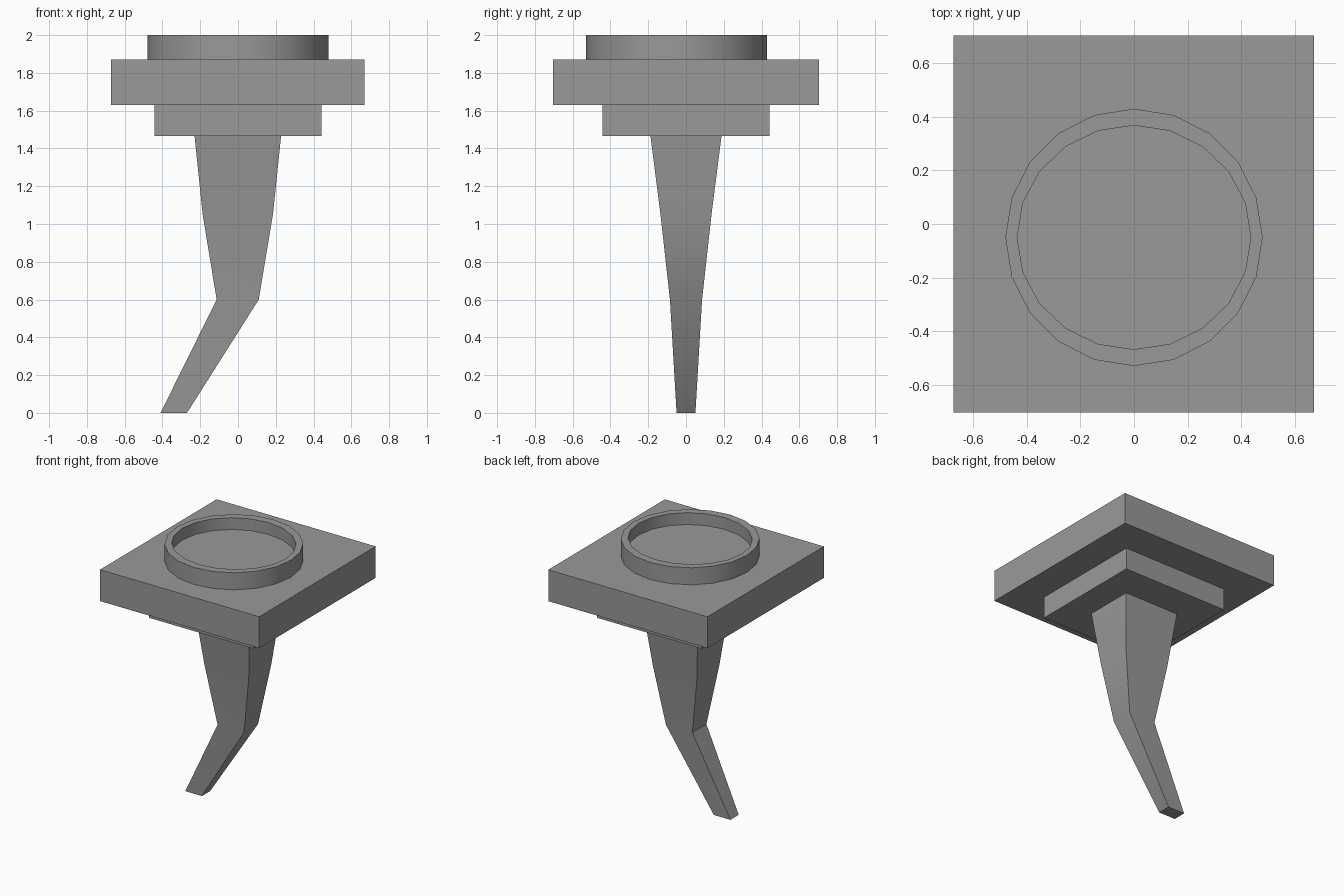
import bpy
import bmesh
from math import sin, cos, pi, radians

old = bpy.data.objects.get("Cube")
if old:
    bpy.data.objects.remove(old, do_unlink=True)

grey = bpy.data.materials.new("mid grey")
grey.use_nodes = True
grey.diffuse_color = (0.32, 0.32, 0.32, 1)
grey.node_tree.nodes["Principled BSDF"].inputs["Base Color"].default_value = (0.32, 0.32, 0.32, 1)


def loft(name, loops):
    """Skin a stack of equal-sized point loops and cap both ends."""
    bm = bmesh.new()
    rings = [[bm.verts.new(p) for p in loop] for loop in loops]
    n = len(rings[0])
    for low, high in zip(rings, rings[1:]):
        for i in range(n):
            j = (i + 1) % n
            bm.faces.new((low[i], low[j], high[j], high[i]))
    bm.faces.new(rings[0][::-1])
    bm.faces.new(rings[-1])
    bmesh.ops.recalc_face_normals(bm, faces=bm.faces)
    mesh = bpy.data.meshes.new(name)
    bm.to_mesh(mesh)
    bm.free()
    mesh.materials.append(grey)
    obj = bpy.data.objects.new(name, mesh)
    bpy.context.collection.objects.link(obj)
    bpy.ops.object.select_all(action='DESELECT')
    obj.select_set(True)
    bpy.context.view_layer.objects.active = obj
    bpy.ops.object.shade_smooth_by_angle(angle=radians(30))
    return obj


def rect(x0, x1, hy, z):
    return [(x0, -hy, z), (x1, -hy, z), (x1, hy, z), (x0, hy, z)]


def oval(rx, ry, z, sides=20):
    return [(rx * sin(2 * pi * i / sides), -0.05 + ry * cos(2 * pi * i / sides), z)
            for i in range(sides)]


# Bent, tapering spike
loft("bent_leg", [rect(-0.41, -0.27, 0.05, 0), rect(-0.113, 0.11, 0.085, 0.6),
                  rect(-0.187, 0.185, 0.135, 1.05), rect(-0.23, 0.228, 0.188, 1.465)])

# Stepped square slabs
loft("lower_slab", [rect(-0.443, 0.441, 0.443, z) for z in (1.465, 1.63)])
loft("upper_slab", [rect(-0.673, 0.671, 0.703, z) for z in (1.63, 1.87)])

# Round rim with a shallow recessed floor
loft("round_rim", [oval(0.48, 0.48, 1.87), oval(0.48, 0.48, 2),
                   oval(0.436, 0.418, 2), oval(0.436, 0.418, 1.91)])
